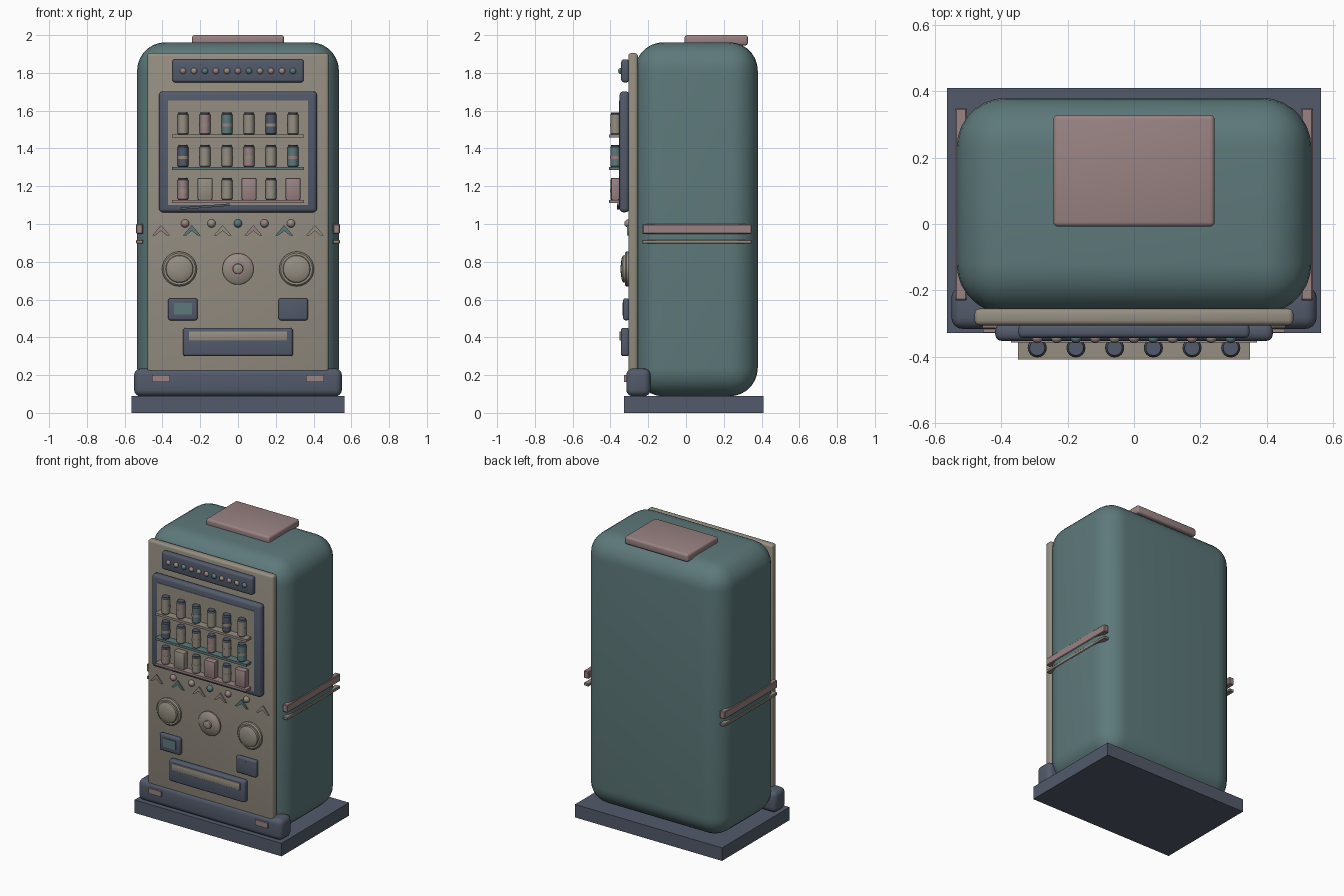
import bpy, bmesh, math
from mathutils import Matrix

if "Cube" in bpy.data.objects:
    bpy.data.objects.remove(bpy.data.objects["Cube"], do_unlink=True)


def material(name, rgb):
    m = bpy.data.materials.new(name)
    m.use_nodes = True
    m.diffuse_color = (*rgb, 1)
    m.node_tree.nodes["Principled BSDF"].inputs["Base Color"].default_value = (*rgb, 1)
    return m


TEAL = material("muted teal", (0.11, 0.19, 0.195))
BEIGE = material("warm beige", (0.30, 0.27, 0.22))
PINK = material("dusty pink", (0.32, 0.225, 0.225))
SLATE = material("slate blue", (0.085, 0.102, 0.145))


def finish(name, bm, mats):
    """Turn a bmesh into a smooth-by-angle object."""
    bmesh.ops.recalc_face_normals(bm, faces=bm.faces)
    me = bpy.data.meshes.new(name)
    bm.to_mesh(me)
    bm.free()
    for m in mats:
        me.materials.append(m)
    ob = bpy.data.objects.new(name, me)
    bpy.context.collection.objects.link(ob)
    me.shade_smooth()
    me.set_sharp_from_angle(angle=math.radians(35))
    return ob


def box(name, x, y, z, mat, bevel=0, segments=3):
    """Box from (low, high) spans on each axis, with rounded edges."""
    bm = bmesh.new()
    bmesh.ops.create_cube(bm, size=1)
    for v in bm.verts:
        v.co = [(s[0] + s[1]) / 2 + c * (s[1] - s[0]) for c, s in zip(v.co, (x, y, z))]
    if bevel:
        bmesh.ops.bevel(bm, geom=bm.edges[:], offset=bevel, segments=segments,
                        profile=0.5, affect='EDGES')
    return finish(name, bm, [mat])


def lathe(name, profile, mats, location, facing_front=False, sides=24):
    """Revolve (radius, height) points; mats holds one colour per band."""
    bm = bmesh.new()
    rings = []
    for r, h in profile:
        rings.append([bm.verts.new((r * math.cos(a), r * math.sin(a), h))
                      for a in (math.tau * i / sides for i in range(sides))])
    palette = list(dict.fromkeys(mats))
    for low, high, mat in zip(rings, rings[1:], mats):
        for i in range(sides):
            j = (i + 1) % sides
            f = bm.faces.new((low[i], low[j], high[j], high[i]))
            f.material_index = palette.index(mat)
    bm.faces.new(rings[0])
    bm.faces.new(rings[-1]).material_index = palette.index(mats[-1])
    turn = Matrix.Rotation(math.pi / 2, 4, 'X') if facing_front else Matrix()
    bm.transform(Matrix.Translation(location) @ turn)
    return finish(name, bm, palette)


def ball(name, x, y, z, r, mat):
    bm = bmesh.new()
    bmesh.ops.create_uvsphere(bm, u_segments=16, v_segments=10, radius=r)
    bm.transform(Matrix.Translation((x, y, z)))
    return finish(name, bm, [mat])


def chevron(name, x, z, mat, w=0.048, h=0.028, t=0.03):
    """Thin upward arrow plate on the front panel."""
    bm = bmesh.new()
    outline = [(-w, -h), (0, h), (w, -h), (w - 0.016, -h), (0, h - t), (0.016 - w, -h)]
    face = bm.faces.new([bm.verts.new((x + a, -0.313, z + b)) for a, b in outline])
    side = bmesh.ops.extrude_face_region(bm, geom=[face])["geom"]
    bmesh.ops.translate(bm, vec=(0, 0.01, 0),
                        verts=[v for v in side if isinstance(v, bmesh.types.BMVert)])
    return finish(name, bm, [mat])


# Cabinet, base and front panel
box("base_plate", (-0.563, 0.563), (-0.328, 0.41), (0, 0.09), SLATE)
box("cabinet", (-0.534, 0.534), (-0.27, 0.38), (0.088, 1.962), TEAL, 0.15, 7)
box("front_panel", (-0.48, 0.48), (-0.305, -0.255), (0.15, 1.905), BEIGE, 0.015)
box("front_bumper", (-0.55, 0.55), (-0.316, -0.188), (0.088, 0.235), SLATE, 0.035, 4)
box("top_hatch", (-0.243, 0.243), (-0.008, 0.328), (1.945, 2.0), PINK, 0.014)

# Mirrored side trims and bumper lamps
for side, label in ((1, "left"), (-1, "right")):
    def span(a, b):
        return tuple(sorted((side * a, side * b)))
    box(label + "_wide_trim", span(0.503, 0.539), (-0.23, 0.348), (0.948, 1.0), PINK, 0.004, 1)
    box(label + "_thin_trim", span(0.503, 0.539), (-0.23, 0.348), (0.896, 0.916), BEIGE, 0.003, 1)
    box(label + "_bumper_lamp", span(0.36, 0.455), (-0.327, -0.31), (0.163, 0.2), PINK)

# Light strip with bulbs
box("light_strip", (-0.348, 0.348), (-0.343, -0.3), (1.75, 1.872), SLATE, 0.014)
bulb_colours = [PINK, BEIGE, TEAL, PINK, BEIGE, PINK, TEAL, BEIGE, PINK, BEIGE, TEAL]
for i, mat in enumerate(bulb_colours):
    ball(f"bulb_{i + 1}", (i - 5) * 0.0582, -0.342, 1.81, 0.017, mat)

# Display window
box("window_frame", (-0.418, 0.418), (-0.352, -0.3), (1.062, 1.702), SLATE, 0.02)
box("window_back", (-0.37, 0.37), (-0.356, -0.35), (1.1, 1.655), BEIGE)
flap = box("window_handle", (-0.13, 0.13), (-0.366, -0.35), (-0.006, 0.006), SLATE)
flap.location = (-0.175, 0, 1.092)
flap.rotation_euler.y = -0.08


def can(name, x, z, mat):
    profile = [(0.023, 0), (0.028, 0.006), (0.028, 0.042), (0.029, 0.042), (0.029, 0.06),
               (0.028, 0.06), (0.028, 0.106), (0.023, 0.113), (0.023, 0.117)]
    band = PINK if mat == TEAL else BEIGE
    lathe(name, profile, [mat, mat, band, band, band, mat, SLATE, SLATE], (x, -0.373, z), sides=16)


# Shelves with cans and cartons
rows = [
    (1.473, BEIGE, [BEIGE, PINK, TEAL, BEIGE, SLATE, BEIGE]),
    (1.301, TEAL, [SLATE, BEIGE, BEIGE, PINK, BEIGE, TEAL]),
    (1.126, PINK, [PINK, BEIGE, BEIGE, PINK, BEIGE, PINK]),
]
for r, (z, shelf, colours) in enumerate(rows):
    box(f"shelf_{r + 1}", (-0.349, 0.349), (-0.408, -0.35), (z - 0.016, z), shelf)
    for c, mat in enumerate(colours):
        x = (c - 2.5) * 0.1165
        if r == 2 and c % 2:
            box(f"carton_{c + 1}", (x - 0.04, x + 0.04), (-0.398, -0.352), (z, z + 0.118), mat, 0.008, 2)
        else:
            can(f"can_{r + 1}_{c + 1}", x, z, mat)

# Chevrons and round buttons
for i, mat in enumerate([PINK, TEAL, BEIGE] * 2):
    chevron(f"chevron_{i + 1}", (i - 2.5) * 0.163, 0.966, mat)
for i, mat in enumerate([PINK, BEIGE, TEAL, PINK, BEIGE]):
    ball(f"button_{i + 1}", (i - 2) * 0.14, -0.305, 1.003, 0.022, mat)

# Dials
dome = [(0.092, 0), (0.092, 0.016), (0.084, 0.024), (0.073, 0.024),
        (0.07, 0.034), (0.055, 0.041), (0.03, 0.045), (0.008, 0.046)]
for label, x in (("left", 0.31), ("right", -0.31)):
    lathe(label + "_dial", dome, [BEIGE] * 7, (x, -0.3, 0.762), True, 32)
cone = [(0.083, 0), (0.083, 0.014), (0.076, 0.02), (0.045, 0.028), (0.038, 0.03),
        (0.028, 0.03), (0.026, 0.042), (0.016, 0.047)]
lathe("centre_dial", cone, [PINK, PINK, BEIGE, PINK, PINK, BEIGE, BEIGE], (0, -0.3, 0.762), True, 32)

# Payment panels
box("screen_housing", (-0.37, -0.214), (-0.333, -0.3), (0.49, 0.606), SLATE, 0.012)
box("screen", (-0.34, -0.243), (-0.337, -0.33), (0.522, 0.582), TEAL)
box("coin_housing", (0.214, 0.37), (-0.333, -0.3), (0.49, 0.606), SLATE, 0.012)
box("coin_slot", (0.288, 0.296), (-0.337, -0.33), (0.515, 0.585), SLATE)

# Collection tray
box("tray", (-0.291, 0.291), (-0.345, -0.3), (0.3, 0.45), SLATE, 0.014)
box("tray_flap", (-0.26, 0.26), (-0.353, -0.34), (0.382, 0.432), BEIGE, 0.004, 2)
